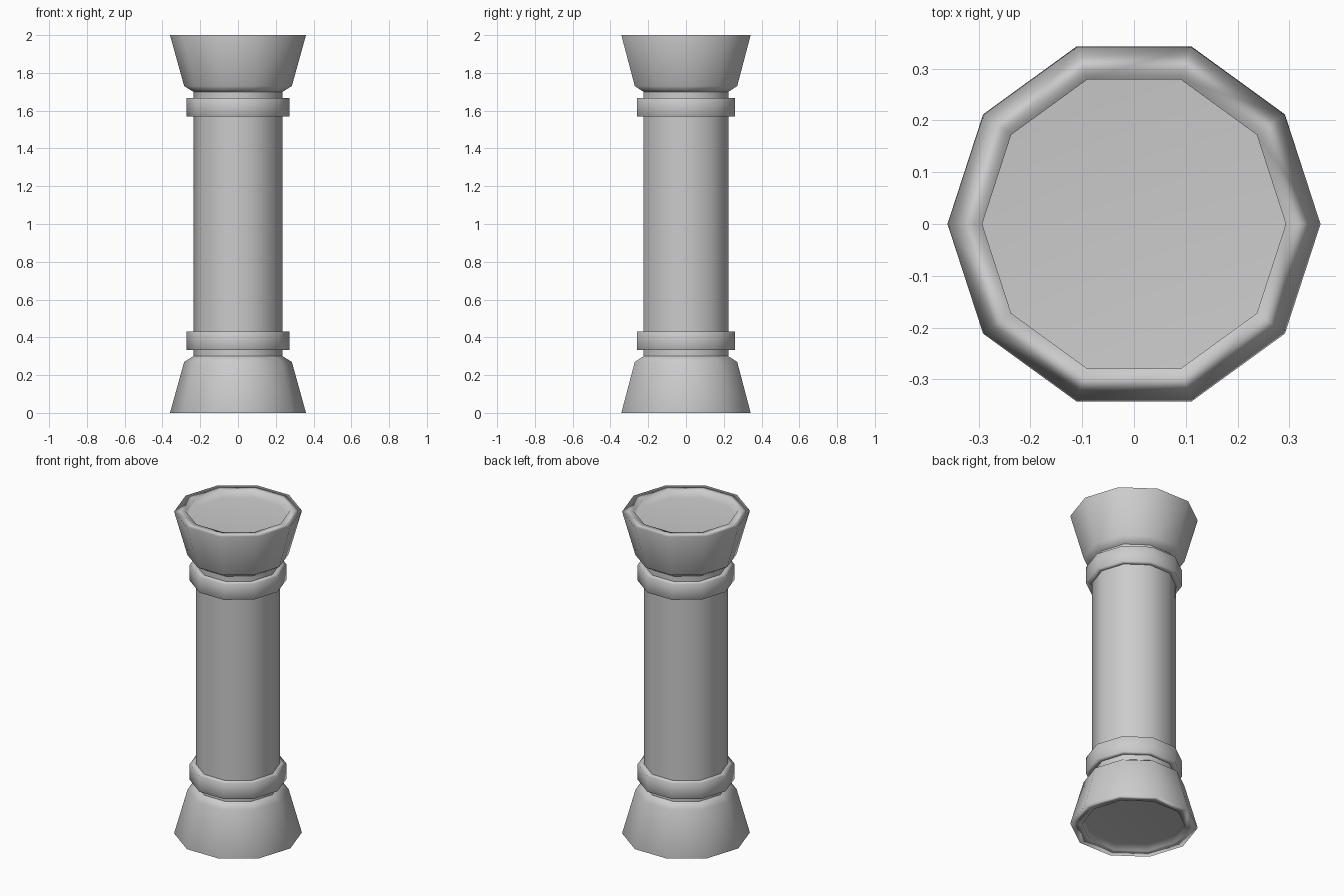
import bpy, bmesh, math

if "Cube" in bpy.data.objects:
    bpy.data.objects.remove(bpy.data.objects["Cube"])

SIDES = 10


def lathe(name, profile, flip=False, cap_end=False):
    """Sweep (radius, z) points around z; flip mirrors the part about mid-height."""
    bm = bmesh.new()
    rings = []
    for r, z in profile:
        z = 2 - z if flip else z
        rings.append([bm.verts.new((r * math.cos(2 * math.pi * i / SIDES),
                                    r * math.sin(2 * math.pi * i / SIDES), z))
                      for i in range(SIDES)])
    for a, b in zip(rings, rings[1:]):
        for i in range(SIDES):
            j = (i + 1) % SIDES
            bm.faces.new((a[i], a[j], b[j], b[i]))
    if cap_end:
        bm.faces.new(rings[-1])
    if flip:
        bmesh.ops.reverse_faces(bm, faces=bm.faces[:])
    for f in bm.faces:
        f.smooth = True
    mesh = bpy.data.meshes.new(name)
    bm.to_mesh(mesh)
    bm.free()
    obj = bpy.data.objects.new(name, mesh)
    bpy.context.collection.objects.link(obj)
    # Let the large faces dominate the smooth shading
    obj.modifiers.new("weighted_normals", 'WEIGHTED_NORMAL').mode = 'FACE_AREA'
    return obj


# Straight ten-sided shaft
lathe("shaft", [(0.236, 0.29), (0.236, 1.71)])

# Flared end with a flat rim and a shallow recess, used at top and bottom
flare = [(0.236, 1.70), (0.285, 1.73), (0.36, 2.0), (0.293, 2.0), (0.293, 1.95)]
# Projecting band around the shaft
collar = [(0.236, 1.57), (0.272, 1.57), (0.272, 1.668), (0.236, 1.668)]

for flip, capital, band in ((False, "capital", "upper_collar"),
                            (True, "base", "lower_collar")):
    lathe(capital, flare, flip, cap_end=True)
    lathe(band, collar, flip)
